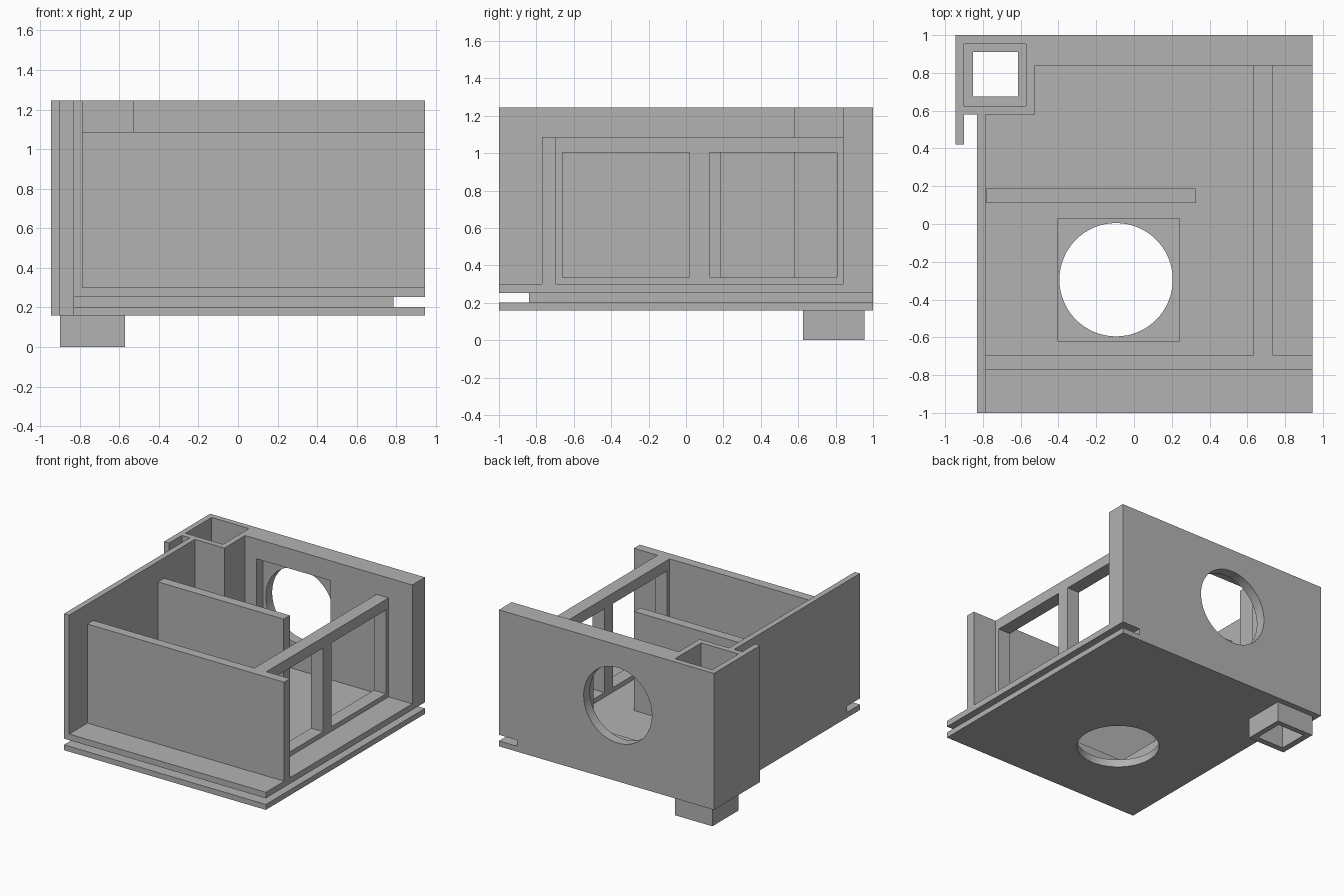
import bpy
import math
from mathutils import Matrix

cube = bpy.data.objects.get("Cube")
if cube:
    bpy.data.objects.remove(cube, do_unlink=True)

grey = bpy.data.materials.new("plain grey")
grey.use_nodes = True
colour = (0.45, 0.45, 0.45, 1)
grey.diffuse_color = colour
grey.node_tree.nodes["Principled BSDF"].inputs["Base Color"].default_value = colour


def box(name, x, y, z):
    """Box spanning the (low, high) ranges on each axis."""
    bpy.ops.mesh.primitive_cube_add(size=1)
    ob = bpy.context.object
    ob.name = name
    centre = [sum(r) / 2 for r in (x, y, z)]
    size = [r[1] - r[0] for r in (x, y, z)]
    ob.data.transform(Matrix.Translation(centre) @ Matrix.Diagonal((*size, 1)))
    ob.data.materials.append(grey)
    return ob


def round_cutter(centre, tilt=0):
    bpy.ops.mesh.primitive_cylinder_add(vertices=64, radius=0.3, depth=0.6)
    ob = bpy.context.object
    ob.data.transform(Matrix.Translation(centre) @ Matrix.Rotation(tilt, 4, 'X'))
    ob.data.materials.append(grey)
    return ob


def cut(ob, *cutters):
    """Subtract the cutters, then discard them."""
    for cutter in cutters:
        cutter.hide_render = True
        mod = ob.modifiers.new("cut", 'BOOLEAN')
        mod.operation, mod.solver, mod.object = 'DIFFERENCE', 'EXACT', cutter
        bpy.ops.object.select_all(action='DESELECT')
        bpy.context.view_layer.objects.active = ob
        ob.select_set(True)
        bpy.ops.object.modifier_apply(modifier=mod.name)
        bpy.data.objects.remove(cutter, do_unlink=True)
    bpy.ops.object.shade_smooth_by_angle(angle=math.radians(30))


# Main levels and outline
BASE, FLOOR, LOW, TOP = 0.16, 0.30, 1.087, 1.245
W = 0.945
LEFT_IN, BACK_IN = -0.785, 0.84
GROOVE = (0.203, 0.252)


def front_groove():
    return box("groove", (-2, 2), (-2, -0.84), GROOVE)


def side_groove():
    return box("groove", (0.785, 2), (-2, 2), GROOVE)


# Floor slab with edge grooves, square recess and round opening
floor = box("floor_slab", (LEFT_IN, W), (-1, BACK_IN), (BASE, FLOOR))
cut(floor,
    box("corner", (-2, -0.525), (0.58, 2), (-1, 2)),
    front_groove(), side_groove(),
    box("recess", (-0.405, 0.24), (-0.62, 0.03), (0.22, 1)),
    round_cutter((-0.095, -0.295, 0.2)))

# Back wall with its recessed round opening
back = box("back_wall", (-0.525, W), (BACK_IN, 1), (BASE, TOP))
cut(back,
    side_groove(),
    box("recess", (-0.425, 0.225), (0.5, 0.92), (0.44, LOW)),
    round_cutter((-0.1, 0.92, 0.765), math.pi / 2))

# Side wall
side = box("side_wall", (-0.83, LEFT_IN), (-1, 0.58), (BASE, TOP))
cut(side, front_groove())

# Corner column with socket, hollow foot and slot tab
SX, SY = (-0.90, -0.572), (0.626, 0.954)
HX, HY = (-0.852, -0.615), (0.674, 0.911)
column = box("corner_column", (-W, -0.525), (0.58, 1), (BASE, TOP))
cut(column,
    box("socket", SX, SY, (0.2, 2)),
    box("shaft", HX, HY, (-1, 1)))
foot = box("corner_foot", SX, SY, (0, BASE))
cut(foot, box("shaft", HX, HY, (-1, 1)))
box("slot_tab", (-W, -0.90), (0.42, 0.58), (BASE, TOP))

# Inner walls
box("front_wall", (LEFT_IN, W), (-0.77, -0.695), (FLOOR, LOW))
box("divider_wall", (-0.78, 0.325), (0.11, 0.187), (FLOOR, LOW))

# Framed wall with two openings
frame = box("window_wall", (0.63, 0.737), (-0.695, BACK_IN), (FLOOR, LOW))
cut(frame, *[box("opening", (0, 2), y, (0.337, 1.003))
             for y in ((-0.66, 0.018), (0.125, 0.808))])
